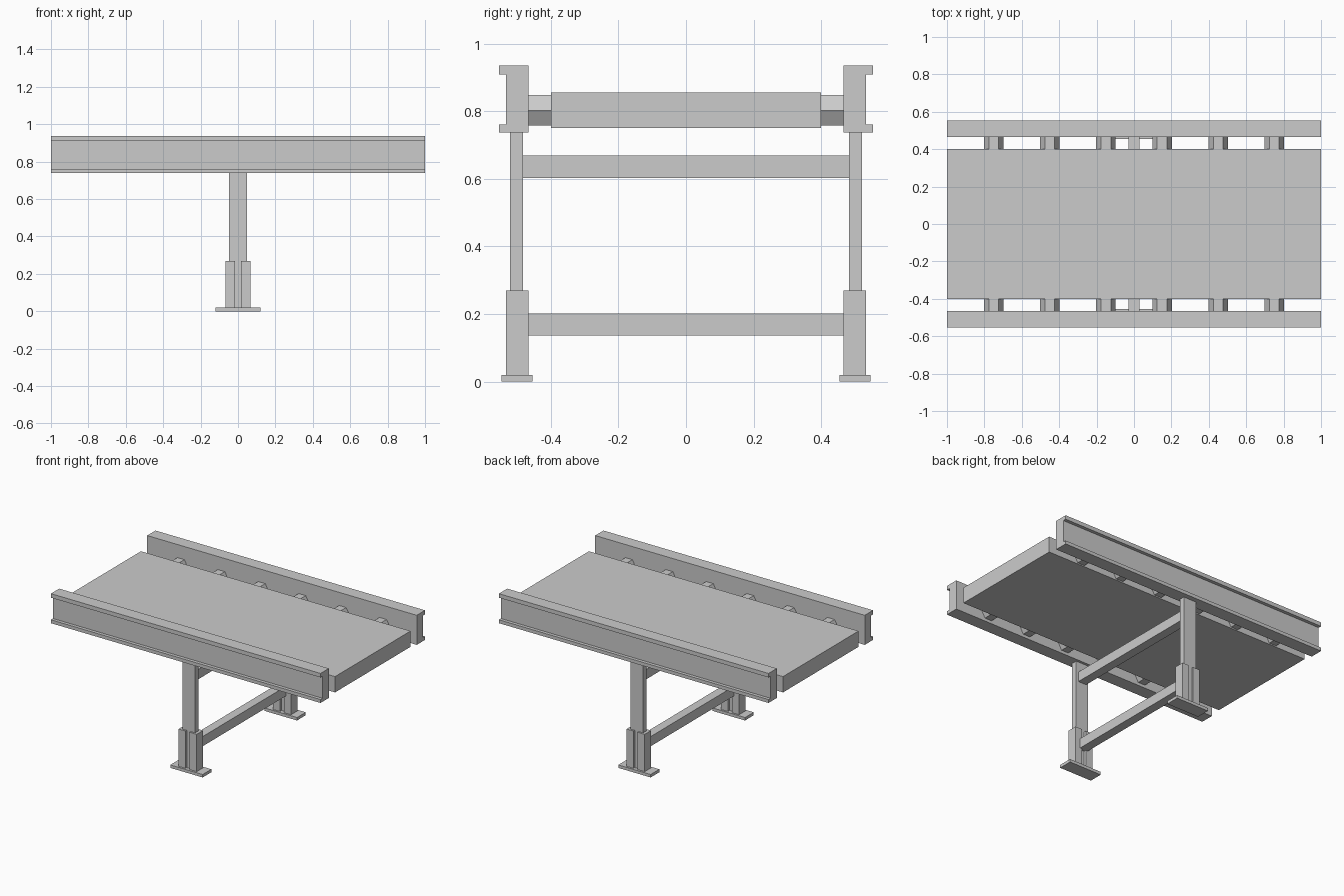
import bpy, bmesh, math
from mathutils import Matrix

if "Cube" in bpy.data.objects:
    bpy.data.objects.remove(bpy.data.objects["Cube"])


def finish(name, bm):
    bmesh.ops.recalc_face_normals(bm, faces=bm.faces)
    mesh = bpy.data.meshes.new(name)
    bm.to_mesh(mesh)
    bm.free()
    obj = bpy.data.objects.new(name, mesh)
    bpy.context.collection.objects.link(obj)
    return obj


def box(name, x, y, z):
    """Box from (min, max) pairs."""
    bm = bmesh.new()
    size = [b - a for a, b in (x, y, z)]
    mid = [(a + b) / 2 for a, b in (x, y, z)]
    bmesh.ops.create_cube(bm, size=1, matrix=Matrix.Translation(mid) @ Matrix.Diagonal((*size, 1)))
    return finish(name, bm)


def extrude_x(name, profile, x0, x1):
    """Extrude a (y, z) profile along x."""
    bm = bmesh.new()
    face = bm.faces.new([bm.verts.new((x0, y, z)) for y, z in profile])
    new = bmesh.ops.extrude_face_region(bm, geom=[face])["geom"]
    bmesh.ops.translate(bm, vec=(x1 - x0, 0, 0),
                        verts=[v for v in new if isinstance(v, bmesh.types.BMVert)])
    return finish(name, bm)


# Conveyor belt slab
box("belt", (-1, 1), (-0.4, 0.4), (0.75, 0.856))

# Hexagonal rollers running across between the rails
for i in range(6):
    bm = bmesh.new()
    place = Matrix.Translation((-0.75 + 0.3 * i, 0, 0.803)) @ Matrix.Rotation(math.pi / 2, 4, 'X')
    bmesh.ops.create_cone(bm, cap_ends=True, segments=6, radius1=0.052, radius2=0.052,
                          depth=0.934, matrix=place @ Matrix.Rotation(math.pi / 2, 4, 'Z'))
    # Put the hexagon's corners on the x axis so top and bottom are flat
    if max(v.co.x for v in bm.verts) - (-0.75 + 0.3 * i) < 0.05:
        centre = Matrix.Translation((0.75 - 0.3 * i, 0, -0.803))
        bmesh.ops.rotate(bm, verts=bm.verts, matrix=Matrix.Rotation(math.pi / 6, 3, 'Y'), space=centre)
    finish(f"roller_{i + 1}", bm)

# Side rails with outward flanges, and a leg under each
rail = [(0.466, 0.738), (0.554, 0.738), (0.554, 0.761), (0.532, 0.761),
        (0.532, 0.909), (0.554, 0.909), (0.554, 0.936), (0.466, 0.936)]
for side, s in (("front", -1), ("back", 1)):
    def span(a, b):
        return tuple(sorted((s * a, s * b)))

    extrude_x(f"{side}_rail", [(s * y, z) for y, z in rail], -1, 1)
    box(f"{side}_leg_post", (-0.047, 0.047), span(0.483, 0.521), (0.02, 0.738))
    # Two sleeve halves clamp the post, leaving a central slot
    box(f"{side}_sleeve_left", (-0.067, -0.015), span(0.466, 0.533), (0.02, 0.27))
    box(f"{side}_sleeve_right", (0.015, 0.067), span(0.466, 0.533), (0.02, 0.27))
    box(f"{side}_foot_plate", (-0.12, 0.12), span(0.454, 0.546), (0, 0.02))

# Cross beams joining the legs
box("upper_cross_beam", (-0.03, 0.03), (-0.483, 0.483), (0.603, 0.669))
box("lower_cross_beam", (-0.03, 0.03), (-0.483, 0.483), (0.136, 0.201))
